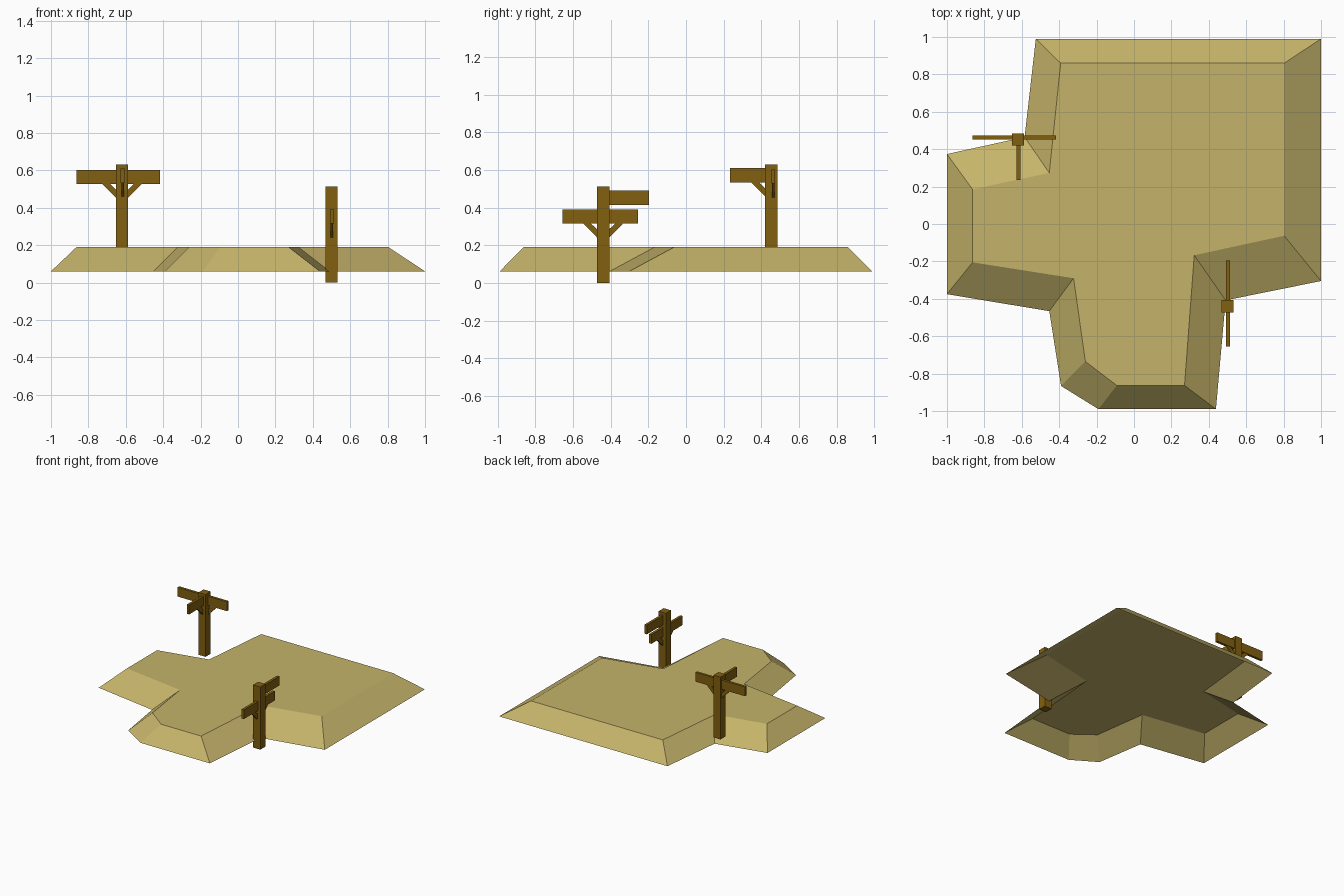
import bpy, bmesh

if "Cube" in bpy.data.objects:
    bpy.data.objects.remove(bpy.data.objects["Cube"])

def material(name, rgb):
    m = bpy.data.materials.new(name)
    m.diffuse_color = (*rgb, 1)
    m.use_nodes = True
    m.node_tree.nodes["Principled BSDF"].inputs["Base Color"].default_value = m.diffuse_color
    return m

SAND = material("sand", (0.56, 0.455, 0.145))
WOOD = material("brown wood", (0.22, 0.115, 0.005))

def make_object(name, bm, mat):
    me = bpy.data.meshes.new(name)
    bm.to_mesh(me)
    bm.free()
    me.materials.append(mat)
    ob = bpy.data.objects.new(name, me)
    bpy.context.collection.objects.link(ob)
    return ob

def prism(name, profile, axis, c, thick):
    """Extrude an (along, z) profile to a plate centred on c across its axis."""
    bm = bmesh.new()
    rings = []
    for s in (c - thick / 2, c + thick / 2):
        rings.append([bm.verts.new((a, s, z) if axis == 'x' else (s, a, z)) for a, z in profile])
    lo, hi = rings
    bm.faces.new(lo)
    bm.faces.new(hi)
    for i in range(len(lo)):
        j = (i + 1) % len(lo)
        bm.faces.new((lo[i], lo[j], hi[j], hi[i]))
    bmesh.ops.recalc_face_normals(bm, faces=bm.faces)
    return make_object(name, bm, WOOD)

def plank(name, axis, a0, a1, z0, z1, c, thick):
    return prism(name, [(a0, z0), (a1, z0), (a1, z1), (a0, z1)], axis, c, thick)

def brace(name, axis, a, side, z, c):
    """Diagonal strut from the post up to the underside of a board."""
    pts = [(0.105, 0), (0.064, 0), (0.028, -0.034), (0.028, -0.078)]
    return prism(name, [(a + side * d, z + h) for d, h in pts], axis, c, 0.014)

# Sloping-sided sand plateau, open underneath: outer foot and inner rim, clockwise
foot = [(-0.525, 0.99), (1, 0.99), (1, -0.305), (0.49, -0.408), (0.438, -0.99), (-0.19, -0.99),
        (-0.39, -0.866), (-0.453, -0.466), (-1, -0.375), (-1, 0.374), (-0.585, 0.465)]
rim = [(-0.392, 0.86), (0.803, 0.86), (0.803, -0.063), (0.322, -0.167), (0.27, -0.863), (-0.092, -0.863),
       (-0.26, -0.735), (-0.323, -0.29), (-0.863, -0.205), (-0.863, 0.185), (-0.453, 0.273)]
bm = bmesh.new()
low = [bm.verts.new((x, y, 0.06)) for x, y in foot]
top = [bm.verts.new((x, y, 0.19)) for x, y in rim]
bm.faces.new(top[::-1])
for i in range(len(low)):
    j = (i + 1) % len(low)
    bm.faces.new((low[j], low[i], top[i], top[j]))
make_object("sand_plateau", bm, SAND)

# Back left signpost
plank("back_post", 'x', -0.652, -0.588, 0.12, 0.63, 0.452, 0.066)
plank("back_wide_board", 'x', -0.864, -0.418, 0.527, 0.603, 0.463, 0.021)
plank("back_side_board", 'y', 0.234, 0.452, 0.533, 0.609, -0.617, 0.021)
for s in (-1, 1):
    brace("back_brace", 'x', -0.62, s, 0.527, 0.463)
brace("back_side_brace", 'y', 0.452, -1, 0.533, -0.617)

# Front right signpost
plank("front_post", 'x', 0.467, 0.533, 0.0, 0.513, -0.44, 0.066)
plank("front_upper_board", 'y', -0.44, -0.196, 0.415, 0.49, 0.502, 0.021)
plank("front_lower_board", 'y', -0.656, -0.254, 0.315, 0.39, 0.502, 0.021)
for s in (-1, 1):
    brace("front_brace", 'y', -0.44, s, 0.315, 0.502)
